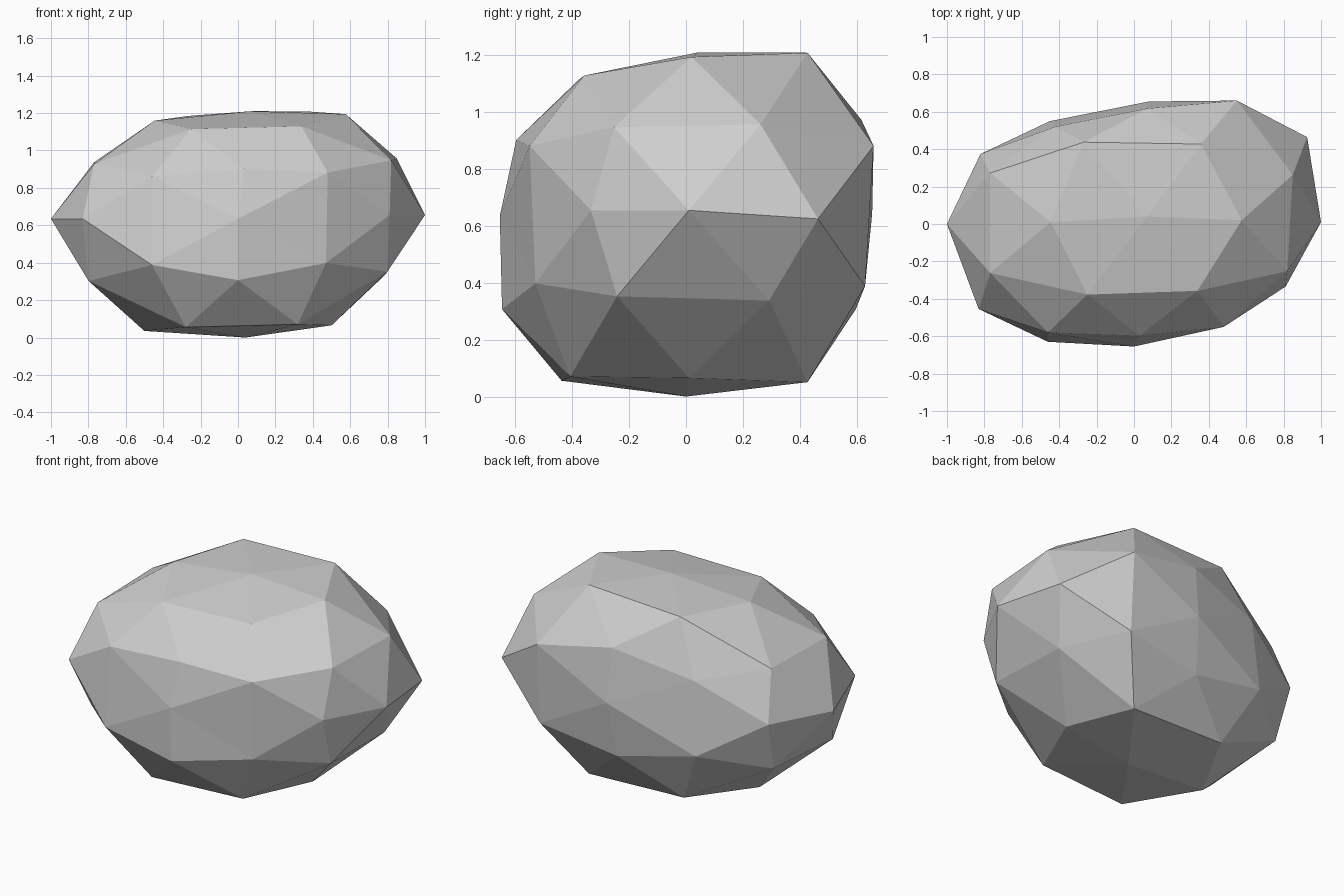
import bpy
import bmesh
from itertools import product
from mathutils import Vector

default_cube = bpy.data.objects.get("Cube")
if default_cube:
    bpy.data.objects.remove(default_cube, do_unlink=True)

# Proportions of the boulder and the golden ratio that shapes its facets
RADII = Vector((1, 0.655, 0.605))
GOLDEN = (1 + 5 ** 0.5) / 2

# Hand-chipped offsets in hundredths, one per corner of each ring of corners
tips = [(0, 1, 5), (0, 0, 3), (8, 0, 4), (0, 0, 3), (7, 4, 0), (4, 0, 0)]
waist = [(7.5, 12, 2), (-4, 1, 5), (3, 3, 4), (2, -11, 3)]
front_and_back = [(7, 6, 5), (5, 4, 2), (3, -4, -2), (0, -9, 2)]
crown_and_foot = [(5, 2, 7.5), (-2.5, 1, -2.5), (8, 1, 4), (2.5, 0, -5.5)]
ends = [(4, 6, 5), (-2, 9, 3.5), (1, -5, 4), (-1, -4, 5),
        (4, 7, 3), (2, 8, 3), (4, -6, 2), (1, -8, 0)]
shoulders = [(5, 13, 9), (5, 10, -3), (-2, -2, 9), (-3, 0, -2),
             (8, -1, 7), (5, 2, 0), (4, -5, 7), (4, -10, -3)]
caps = [(5, 10, 11.5), (5, 10, -6.5), (3, -3, 3.5), (1, -8, -4.5),
        (4, 11, 9), (3, 9, -4.5), (6, -5, 2), (3, -11, -6)]


def mirrored(*corner):
    """Every sign combination of a corner, positive side first."""
    sides = [(c, -c) if c else (0,) for c in corner]
    return [Vector(p).normalized() for p in product(*sides)]


def make_material(name, color):
    mat = bpy.data.materials.new(name)
    mat.use_nodes = True
    mat.diffuse_color = color
    for node in mat.node_tree.nodes:
        if node.type == "BSDF_PRINCIPLED":
            node.inputs["Base Color"].default_value = color
    return mat


# Corners of a once-subdivided icosahedron, paired with their offsets
rings = [
    (mirrored(1, 0, 0) + mirrored(0, 1, 0) + mirrored(0, 0, 1), tips),
    (mirrored(GOLDEN, 1, 0), waist),
    (mirrored(0, GOLDEN, 1), front_and_back),
    (mirrored(1, 0, GOLDEN), crown_and_foot),
    (mirrored(GOLDEN ** 2, 1, GOLDEN), ends),
    (mirrored(GOLDEN, GOLDEN ** 2, 1), shoulders),
    (mirrored(1, GOLDEN, GOLDEN ** 2), caps),
]

# Facet the round form first, then squash it and chip each corner
bm = bmesh.new()
chips = []
for corners, offsets in rings:
    for corner, offset in zip(corners, offsets):
        chips.append((bm.verts.new(corner), Vector(offset) / 100))
bmesh.ops.convex_hull(bm, input=bm.verts[:])
for vert, chip in chips:
    vert.co = vert.co * RADII + chip + Vector((0, 0, RADII.z))
bmesh.ops.recalc_face_normals(bm, faces=bm.faces[:])

mesh = bpy.data.meshes.new("boulder")
bm.to_mesh(mesh)
bm.free()
mesh.materials.append(make_material("pale stone grey", (0.62, 0.62, 0.62, 1)))
boulder = bpy.data.objects.new("boulder", mesh)
bpy.context.collection.objects.link(boulder)
